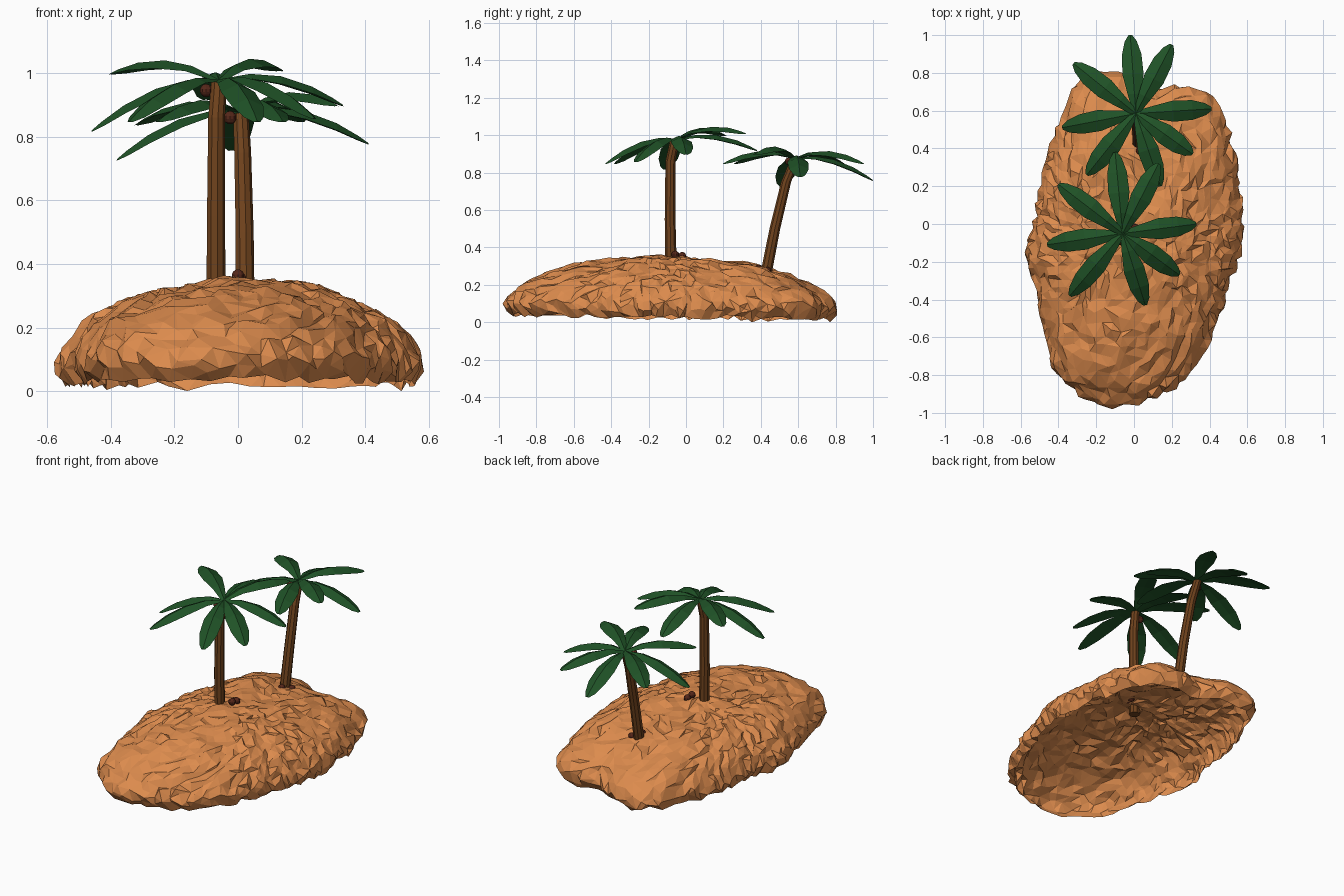
import bpy, bmesh, math, random
from mathutils import Vector, noise
from mathutils.geometry import delaunay_2d_cdt

if "Cube" in bpy.data.objects:
    bpy.data.objects.remove(bpy.data.objects["Cube"])

random.seed(4)


def material(name, rgb):
    m = bpy.data.materials.new(name)
    m.diffuse_color = (*rgb, 1)
    m.use_nodes = True
    m.node_tree.nodes["Principled BSDF"].inputs["Base Color"].default_value = m.diffuse_color
    return m


SAND = material("sand", (0.72, 0.26, 0.075))
BARK = material("bark", (0.16, 0.055, 0.012))
GREEN = material("leaf_green", (0.014, 0.085, 0.02))
BROWN = material("nut_brown", (0.09, 0.02, 0.01))


def make_object(name, verts, faces, mat):
    me = bpy.data.meshes.new(name)
    me.from_pydata(verts, [], faces)
    me.materials.append(mat)
    ob = bpy.data.objects.new(name, me)
    bpy.context.collection.objects.link(ob)
    return ob


def lerp_table(table, t):
    for a, b in zip(table, table[1:]):
        if t <= b[0]:
            f = (t - a[0]) / (b[0] - a[0])
            return [p + (q - p) * f for p, q in zip(a[1:], b[1:])]
    return list(table[-1][1:])


# Island: outline seen from above, and a rim profile (t, radius share, height)
OUTLINE = [(.58, -.1), (.57, .2), (.54, .4), (.48, .6), (.42, .7), (.31, .75), (.13, .73),
           (0, .79), (-.2, .84), (-.33, .75), (-.38, .6), (-.46, .4), (-.5, .25), (-.53, .05),
           (-.58, -.15), (-.53, -.35), (-.48, -.6), (-.43, -.8), (-.3, -.93), (-.14, -.99),
           (.04, -.97), (.2, -.9), (.34, -.75), (.42, -.6), (.5, -.35)]
CENTRE = Vector((0, -.08))
PROFILE = [(0, 0, .35), (.3, .36, .33), (.5, .58, .298), (.65, .76, .25), (.75, .87, .205),
           (.85, .96, .145), (.92, 1, .09), (.97, .985, .05), (1, .95, .025)]


def make_island(count=1150):
    polar = []
    for x, y in OUTLINE:
        d = Vector((x, y)) - CENTRE
        polar.append((math.atan2(d.y, d.x), d.length))
    polar.sort()
    first, last = polar[0], polar[-1]
    polar = [(last[0] - math.tau, last[1])] + polar + [(first[0] + math.tau, first[1])]

    # scattered points in a disc give the irregular triangles
    disc = [Vector((math.cos(a), math.sin(a))) for a in (i * math.tau / 90 for i in range(90))]
    for i in range(count):
        r = math.sqrt((i + .5) / count) * .975
        a = i * 2.399963
        disc.append(Vector((r * math.cos(a) + random.uniform(-.012, .012),
                            r * math.sin(a) + random.uniform(-.012, .012))))
    pts, _, faces, *_ = delaunay_2d_cdt(disc, [], [], 0, 1e-6)

    verts = []
    for p in pts:
        a = math.atan2(p.y, p.x)
        s, z = lerp_table(PROFILE, min(p.length, 1))
        r = lerp_table(polar, a)[0] * s * .98
        v = Vector((CENTRE.x + r * math.cos(a), CENTRE.y + r * math.sin(a), z))
        v.z += .02 * noise.noise(v * 5) - .018 * v.y * (1 if v.y > 0 else .4)
        jit = .013
        v += Vector([random.uniform(-jit, jit) for _ in range(3)])
        verts.append(v)
    low = min(v.z for v in verts)
    for v in verts:
        v.z -= low
    make_object("sand_island", verts, faces, SAND)


def make_trunk(name, path, radius, sides=9):
    path = [Vector(p) for p in path]
    verts, faces = [], []
    for i, p in enumerate(path):
        r = radius * (1 - .18 * i / (len(path) - 1))
        for k in range(sides):
            a = k * math.tau / sides
            verts.append(p + Vector((r * math.cos(a), r * math.sin(a), 0)))
    for i in range(len(path) - 1):
        for k in range(sides):
            j = (k + 1) % sides
            faces.append((i * sides + k, i * sides + j, (i + 1) * sides + j, (i + 1) * sides + k))
    top = (len(path) - 1) * sides
    faces += [tuple(reversed(range(sides))), tuple(range(top, top + sides))]
    make_object(name, verts, faces, BARK)


# Leaf: arched midrib with both halves folded down
WIDTHS = [(0, .014), (.25, .036), (.5, .056), (.75, .052), (.92, .032), (1, .01)]


def make_leaves(name, crown, tips):
    crown = Vector(crown)
    verts, faces = [], []
    for tip in tips:
        tip = Vector(tip)
        side = (tip - crown).cross(Vector((0, 0, 1))).normalized()
        base = len(verts)
        for t, w in WIDTHS:
            p = crown.lerp(tip, t)
            p.z += .05 * 4 * t * (1 - t)
            drop = Vector((0, 0, -w * .45))
            verts += [p - side * w + drop, p, p + side * w + drop, p + drop * .8]
        n = len(WIDTHS)
        for i in range(n - 1):
            a, b = base + 4 * i, base + 4 * i + 4
            for k in range(4):
                j = (k + 1) % 4
                faces.append((a + k, b + k, b + j, a + j))
        e = base + 4 * (n - 1)
        faces += [(e, e + 3, e + 2, e + 1), (base, base + 1, base + 2, base + 3)]
    ob = make_object(name, verts, faces, GREEN)
    bm = bmesh.new()
    bm.from_mesh(ob.data)
    bmesh.ops.recalc_face_normals(bm, faces=bm.faces)
    bm.to_mesh(ob.data)
    bm.free()


def make_nuts(name, places):
    for i, p in enumerate(places):
        bpy.ops.mesh.primitive_uv_sphere_add(segments=10, ring_count=7, radius=.021, location=p)
        ob = bpy.context.object
        ob.name = f"{name}_{i + 1}"
        ob.data.materials.append(BROWN)


make_island()

# Upright front palm
make_trunk("front_trunk", [(-.07, -.08, .3), (-.07, -.085, .55), (-.068, -.083, .86), (-.06, -.06, .975)], .031)
make_leaves("front_leaves", (-.06, -.05, .98),
            [(.33, 0, .9), (.13, .32, 1.01), (-.1, .38, .92), (-.4, .21, 1.0),
             (-.46, -.11, .82), (-.34, -.38, .85), (.06, -.43, .85), (.24, -.27, .86)])
make_nuts("front_coconut", [(.005, -.02, .355), (0, -.058, .362), (-.1, -.065, .945)])

# Leaning rear palm
make_trunk("rear_trunk", [(.022, .42, .22), (.02, .475, .5), (.014, .535, .75), (.008, .585, .875)], .031)
make_leaves("rear_leaves", (.01, .585, .88),
            [(.41, .61, .78), (.2, .95, .85), (-.02, 1.0, .76), (-.32, .85, .84),
             (-.38, .51, .73), (-.25, .26, .85), (.14, .2, .85), (.31, .37, .9)])
make_nuts("rear_coconut", [(.03, .388, .287), (.068, .435, .275), (-.025, .55, .86)])
